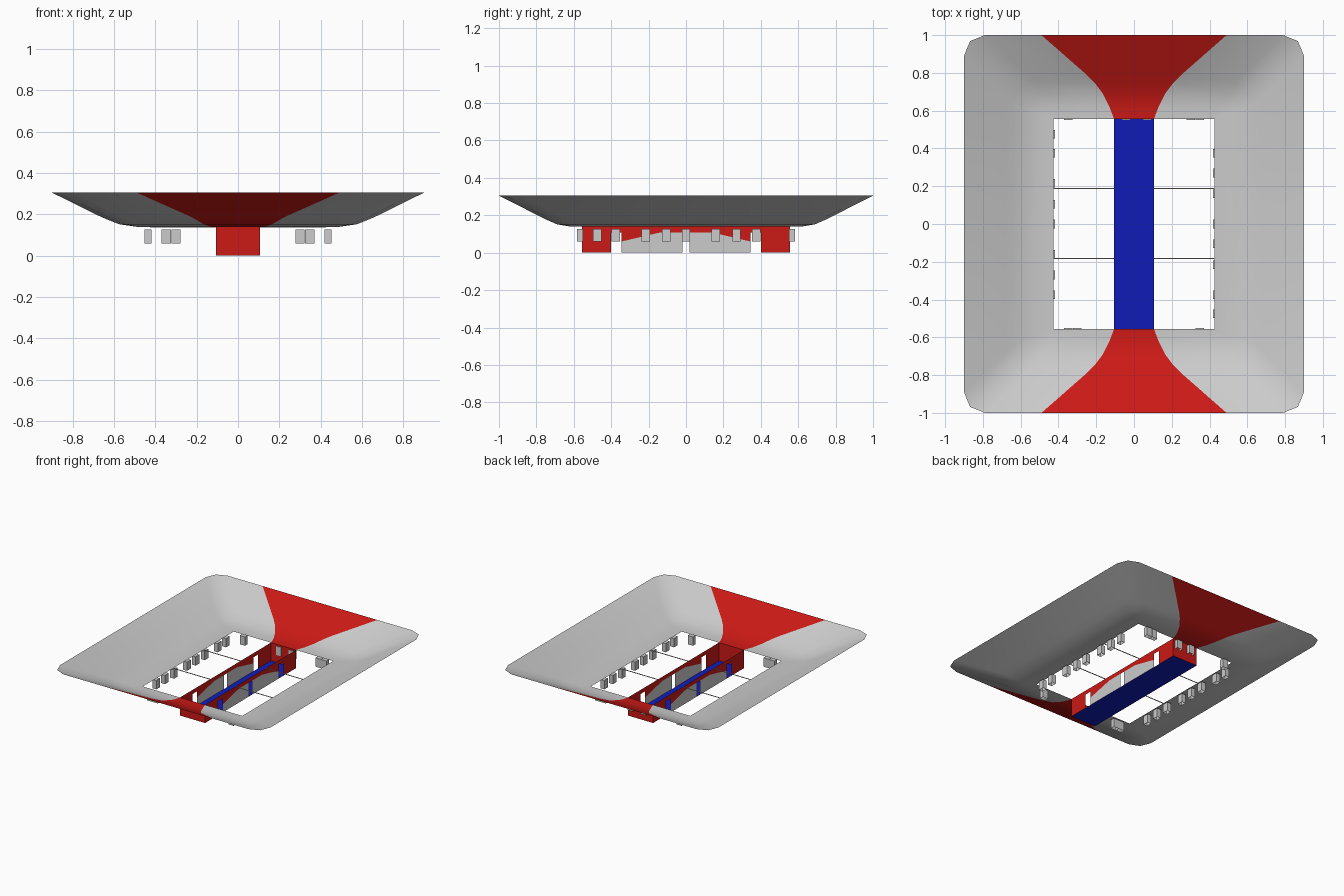
import bpy, bmesh, math

if "Cube" in bpy.data.objects:
    bpy.data.objects.remove(bpy.data.objects["Cube"])


def material(name, rgb):
    m = bpy.data.materials.new(name)
    m.diffuse_color = (*rgb, 1)
    m.use_nodes = True
    m.node_tree.nodes["Principled BSDF"].inputs["Base Color"].default_value = m.diffuse_color
    return m


RED = material("red", (0.6, 0.01, 0.008))
BLUE = material("blue", (0.005, 0.012, 0.48))


def mesh_object(name, verts, faces, mat=None, smooth=False):
    me = bpy.data.meshes.new(name)
    me.from_pydata(verts, [], faces)
    bm = bmesh.new()
    bm.from_mesh(me)
    bmesh.ops.remove_doubles(bm, verts=bm.verts, dist=1e-5)
    bm.to_mesh(me)
    bm.free()
    ob = bpy.data.objects.new(name, me)
    bpy.context.collection.objects.link(ob)
    if mat:
        me.materials.append(mat)
    if smooth:
        bpy.context.view_layer.objects.active = ob
        ob.select_set(True)
        bpy.ops.object.shade_smooth_by_angle(angle=math.radians(40))
        ob.select_set(False)
    return ob


def polygons(name, polys, mat=None):
    verts, faces = [], []
    for p in polys:
        faces.append(range(len(verts), len(verts) + len(p)))
        verts += p
    return mesh_object(name, verts, faces, mat)


# flared bowl: rings of half width x, half width y, height, corner cut, red band half width
RINGS = [(0.425, 0.555, 0.14, 0, 0.105),
         (0.49, 0.62, 0.14, 0.03, 0.13),
         (0.574, 0.69, 0.152, 0.08, 0.165),
         (0.64, 0.75, 0.178, 0.11, 0.21),
         (0.68, 0.785, 0.196, 0.11, 0.245),
         (0.90, 1.0, 0.305, 0.11, 0.49)]


def ring(X, Y, z, c, r):
    q = [(r, Y), (X - c, Y), (X - 0.29 * c, Y - 0.29 * c), (X, Y - c)]
    half = q + [(x, -y) for x, y in reversed(q)]
    loop = half + [(-x, -y) for x, y in half]
    return [(x, y, z) for x, y in loop]


verts = [v for r in RINGS for v in ring(*r)]
grey, red = [], []
for k in range(len(RINGS) - 1):
    for i in range(16):
        j = (i + 1) % 16
        f = (k * 16 + i, k * 16 + 16 + i, k * 16 + 16 + j, k * 16 + j)
        (red if i in (7, 15) else grey).append(f[::-1])
mesh_object("bowl_slopes", verts, grey, smooth=True)
bands = mesh_object("bowl_red_bands", verts, red, RED, smooth=True)
for ob in (bands, bpy.data.objects["bowl_slopes"]):
    bm = bmesh.new()
    bm.from_mesh(ob.data)
    bmesh.ops.delete(bm, geom=[v for v in bm.verts if not v.link_faces], context='VERTS')
    bm.to_mesh(ob.data)
    bm.free()

# corridor floor
W, L, H = 0.107, 0.555, 0.14
polygons("corridor_floor", [[(-W, -L, 0), (W, -L, 0), (W, L, 0), (-W, L, 0)]], BLUE)

# end walls
polygons("corridor_end_walls",
         [[(-W, y, 0), (W, y, 0), (W, y, H), (-W, y, H)] for y in (-L, L)], RED)

# side walls with three door gaps each
LINTEL = 0.108
red_shapes = [[(0, LINTEL), (L, LINTEL), (L, H), (0, H)],
              [(0.40, 0), (L, 0), (L, LINTEL), (0.40, LINTEL)],
              [(0.345, 0.06), (0.345, LINTEL), (0.14, LINTEL)]]
panel_shapes = [[(0.02, 0), (0.345, 0), (0.345, 0.06), (0.14, LINTEL), (0.02, LINTEL)]]


def both_sides(shapes):
    return [[(sx * W, sy * y, z) for y, z in s]
            for s in shapes for sx in (-1, 1) for sy in (-1, 1)]


polygons("corridor_red_walls", both_sides(red_shapes), RED)
polygons("corridor_grey_panels", both_sides(panel_shapes))


def box(name, centre, size, open_bottom=False):
    bm = bmesh.new()
    bmesh.ops.create_cube(bm, size=1)
    for v in bm.verts:
        v.co = [c + a * s for c, a, s in zip(centre, v.co, size)]
    if open_bottom:
        bm.normal_update()
        low = [f for f in bm.faces if f.normal.z < -0.5]
        bmesh.ops.delete(bm, geom=low, context='FACES_ONLY')
    me = bpy.data.meshes.new(name)
    bm.to_mesh(me)
    bm.free()
    ob = bpy.data.objects.new(name, me)
    bpy.context.collection.objects.link(ob)


# small hanging boxes around the opening
BW, BT, BZ, BH = 0.045, 0.033, 0.093, 0.068
for y in (-0.475, -0.375, -0.215, -0.105, 0, 0.16, 0.27, 0.375):
    for s in (1, -1):
        box("side_box", (s * 0.436, s * y, BZ), (BT, BW, BH), True)
for x in (-0.348, -0.30, 0.348):
    for s in (1, -1):
        box("end_box", (s * x, -s * 0.567, BZ), (BW, BT, BH), True)
for x in (-0.04, 0.07):
    box("back_wall_box", (x, 0.567, BZ), (BW, BT, BH), True)

# thin cross bars beside the corridor
for y in (-0.183, 0.188):
    for s in (1, -1):
        box("cross_bar", (s * (0.425 + W) / 2, y, 0.138), (0.425 - W, 0.005, 0.004))
